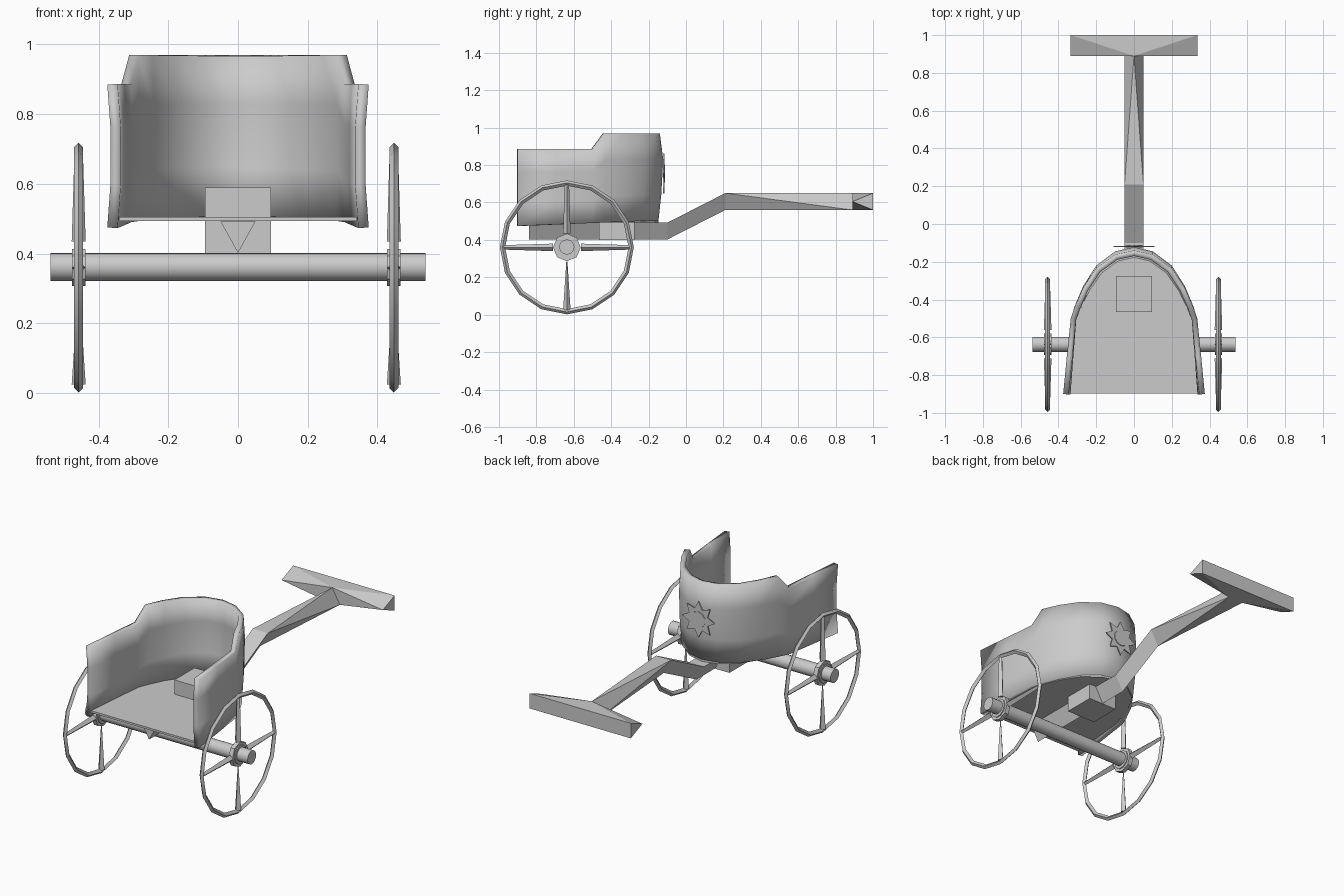
import bpy, bmesh, math
from mathutils import Matrix, Vector

if "Cube" in bpy.data.objects:
    bpy.data.objects.remove(bpy.data.objects["Cube"])


def finish(name, bm, smooth=False):
    bmesh.ops.recalc_face_normals(bm, faces=bm.faces)
    me = bpy.data.meshes.new(name)
    bm.to_mesh(me)
    bm.free()
    ob = bpy.data.objects.new(name, me)
    bpy.context.collection.objects.link(ob)
    if smooth:
        bpy.ops.object.select_all(action='DESELECT')
        ob.select_set(True)
        bpy.context.view_layer.objects.active = ob
        bpy.ops.object.shade_smooth_by_angle(angle=math.radians(40))
    return ob


def hull(name, points):
    bm = bmesh.new()
    for p in points:
        bm.verts.new(p)
    res = bmesh.ops.convex_hull(bm, input=bm.verts[:])
    junk = [g for g in res["geom_interior"] if isinstance(g, bmesh.types.BMVert)]
    if junk:
        bmesh.ops.delete(bm, geom=junk, context='VERTS')
    return finish(name, bm)


def box(name, size, loc):
    bm = bmesh.new()
    bmesh.ops.create_cube(bm, size=1, matrix=Matrix.Translation(loc) @ Matrix.Diagonal((*size, 1)))
    return finish(name, bm)


def cone(bm, r1, r2, length, sides, matrix):
    bmesh.ops.create_cone(bm, cap_ends=True, segments=sides, radius1=r1, radius2=r2,
                          depth=length, matrix=matrix)


# Plan outline of the body, right half then mirrored
half = [(.36, -.90), (.348, -.70), (.335, -.50), (.312, -.43), (.27, -.33),
        (.20, -.22), (.10, -.145)]
outline = half + [(0, -.122)] + [(-x, y) for x, y in reversed(half)]

# Curved body wall, low at the open end and raised round the front
levels = [(0, .025), (.3, .01), (.7, 0), (1, .018)]
bm = bmesh.new()
columns = []
for x, y in outline:
    top = .885 if y <= -.5 else .97
    bottom = .505 + .03 * min(0, (y + .12) / .78)
    col = []
    for t, inset in levels:
        if y < -.5:
            f = (-.5 - y) / .4
            px, py = x + math.copysign(f * (.03 * t - .015), x), y
        else:
            f = (y + .5) / .38
            px, py = x * (1 - .05 * f * (inset > .02)), y - inset * f
        col.append(bm.verts.new((px, py, bottom + (top - bottom) * t)))
    columns.append(col)
for a, b in zip(columns, columns[1:]):
    for k in range(len(levels) - 1):
        bm.faces.new((a[k], b[k], b[k + 1], a[k + 1]))
me = bpy.data.meshes.new("body_wall")
bm.to_mesh(me)
bm.free()
wall = bpy.data.objects.new("body_wall", me)
bpy.context.collection.objects.link(wall)
wall.select_set(True)
bpy.context.view_layer.objects.active = wall
bpy.ops.object.shade_smooth_by_angle(angle=math.radians(50))
solid = wall.modifiers.new("thickness", 'SOLIDIFY')
solid.thickness = .03
solid.offset = -1

# Floor
bm = bmesh.new()
face = bm.faces.new([bm.verts.new((x * .95, max(-.898, y - .025 * (y > -.5)), .493))
                     for x, y in outline])
ext = bmesh.ops.extrude_face_region(bm, geom=[face])
bmesh.ops.translate(bm, vec=(0, 0, .012),
                    verts=[g for g in ext["geom"] if isinstance(g, bmesh.types.BMVert)])
finish("floor", bm)

# Block joining pole and floor
box("pole_block", (.19, .19, .19), (0, -.37, .495))

# Triangular draw pole in three straight runs
W, H = .05, .09


def section(y, z):
    return [(-W, y, z + H), (W, y, z + H), (0, y, z)]


tip = [(0, .89, .65), (-W, .89, .56), (W, .89, .56)]
stations = [section(-.84, .402), section(-.10, .402), section(.21, .56), tip]
for i in range(3):
    hull(f"pole_section_{i + 1}", stations[i] + stations[i + 1])

# Crossbar with triangular ends
ends = [(s * .335, y, z) for s in (-1, 1) for y, z in ((1, .65), (1, .56), (.89, .605))]
hull("crossbar", ends + tip)

# Axle
CY, CZ = -.637, .36
to_x = Matrix.Rotation(math.pi / 2, 4, 'Y')
bm = bmesh.new()
cone(bm, .04, .04, 1.075, 20, Matrix.Translation((0, CY, CZ + .002)) @ to_x)
finish("axle", bm, True)

# Wheels: rim, hub and four tapered spokes
for side, wx in (("left", -.457), ("right", .447)):
    bm = bmesh.new()
    n = 16
    rings = []
    for i in range(n):
        a = 2 * math.pi * i / n
        rings.append([bm.verts.new((wx + dx, CY + r * math.cos(a), CZ + r * math.sin(a)))
                      for dx, r in ((-.013, .345), (0, .358), (.013, .345), (0, .330))])
    for i in range(n):
        a, b = rings[i], rings[(i + 1) % n]
        for k in range(4):
            m = (k + 1) % 4
            bm.faces.new((a[k], a[m], b[m], b[k]))
    finish(f"{side}_wheel_rim", bm, True)

    bm = bmesh.new()
    centre = Matrix.Translation((wx, CY, CZ))
    cone(bm, .074, .074, .026, 8, centre @ to_x)
    cone(bm, .056, .056, .038, 10, centre @ to_x)
    finish(f"{side}_wheel_hub", bm)

    for i in range(4):
        bm = bmesh.new()
        r_in, r_out = (.003, .02) if i == 2 else (.02, .012)
        spin = Matrix.Rotation(i * math.pi / 2, 4, 'X')
        cone(bm, r_in, r_out, .26, 4, centre @ spin @ Matrix.Translation((0, 0, .205)))
        finish(f"{side}_wheel_spoke_{i + 1}", bm)

# Sun ornament on the curved front: star plate and centre disc
bm = bmesh.new()
star = []
for i in range(16):
    r = .108 if i % 2 == 0 else .066
    a = i * math.pi / 8
    star.append(bm.verts.new((r * math.cos(a), -.122, .755 + r * math.sin(a))))
face = bm.faces.new(star)
ext = bmesh.ops.extrude_face_region(bm, geom=[face])
bmesh.ops.translate(bm, vec=(0, .006, 0),
                    verts=[g for g in ext["geom"] if isinstance(g, bmesh.types.BMVert)])
finish("sun_star", bm)
bm = bmesh.new()
cone(bm, .048, .048, .012, 10,
     Matrix.Translation((0, -.118, .755)) @ Matrix.Rotation(math.pi / 2, 4, 'X'))
finish("sun_disc", bm)
